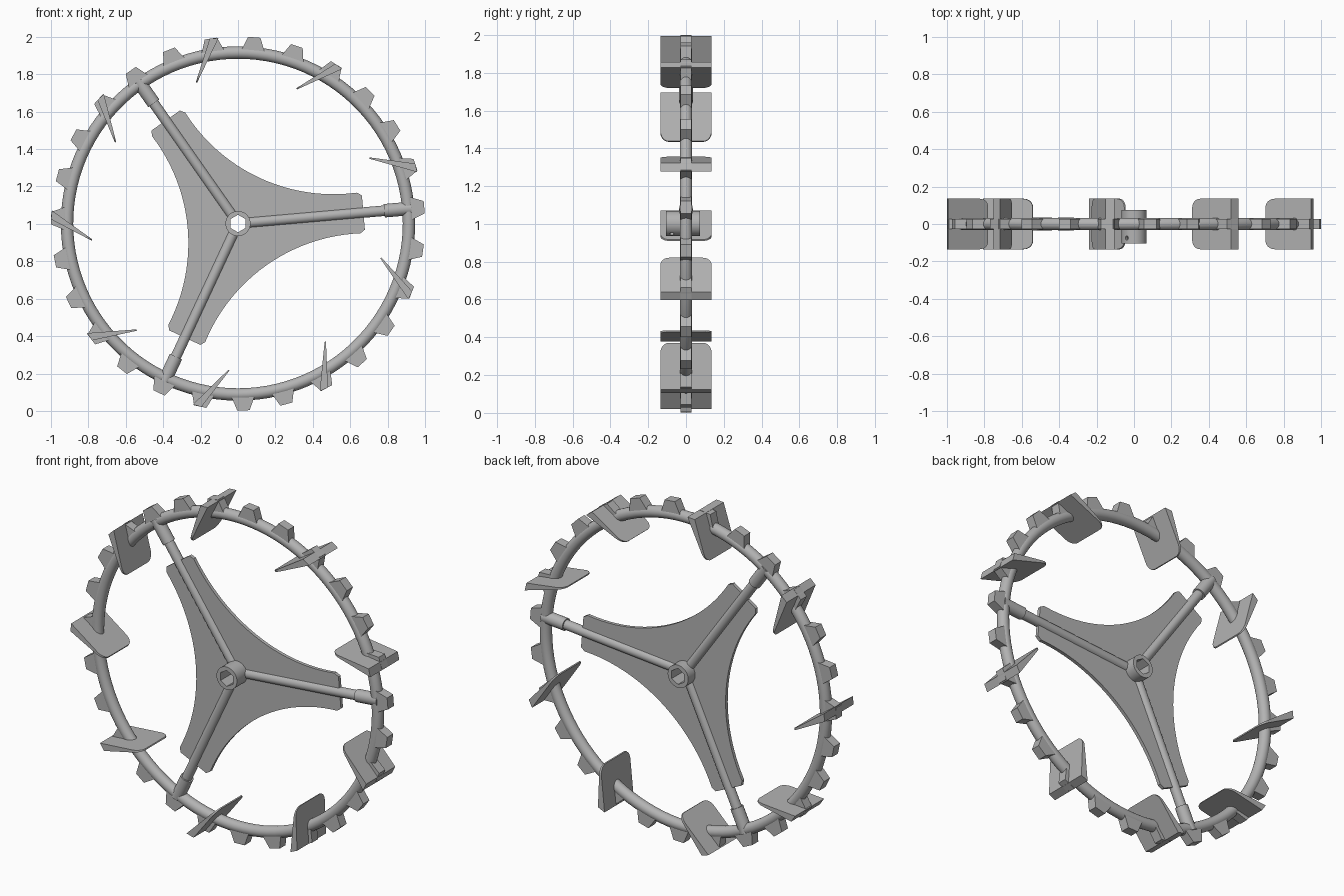
import bpy, bmesh
from math import sin, cos, pi, radians, asin
from mathutils import Vector, Matrix

if "Cube" in bpy.data.objects:
    bpy.data.objects.remove(bpy.data.objects["Cube"], do_unlink=True)

ZC = 1.002                      # axle height
ARMS = [5, 125, 245]            # spoke directions in degrees

metal = bpy.data.materials.new("light_grey_metal")
metal.use_nodes = True
GREY = (0.45, 0.45, 0.45, 1)
metal.diffuse_color = GREY
metal.node_tree.nodes["Principled BSDF"].inputs["Base Color"].default_value = GREY


def polar(r, deg, y=0.0):
    a = radians(deg)
    return Vector((r * cos(a), y, ZC + r * sin(a)))


def loft(name, front, back):
    """Solid between two matching outlines."""
    bm = bmesh.new()
    f = [bm.verts.new(p) for p in front]
    b = [bm.verts.new(p) for p in back]
    bm.faces.new(f)
    bm.faces.new(b[::-1])
    n = len(f)
    for i in range(n):
        j = (i + 1) % n
        bm.faces.new((f[j], f[i], b[i], b[j]))
    bmesh.ops.recalc_face_normals(bm, faces=bm.faces)
    mesh = bpy.data.meshes.new(name)
    bm.to_mesh(mesh)
    bm.free()
    obj = bpy.data.objects.new(name, mesh)
    bpy.context.collection.objects.link(obj)
    mesh.materials.append(metal)
    return obj


def smooth(obj):
    bpy.ops.object.select_all(action='DESELECT')
    obj.select_set(True)
    bpy.context.view_layer.objects.active = obj
    bpy.ops.object.shade_smooth_by_angle(angle=radians(35))


def rod(name, start, end, radius, sides=32, spin=0.0):
    d = end - start
    bpy.ops.mesh.primitive_cylinder_add(vertices=sides, radius=radius, depth=d.length)
    obj = bpy.context.object
    obj.name = name
    obj.data.transform(Matrix.Rotation(spin, 4, 'Z'))
    obj.data.transform(d.to_track_quat('Z', 'Y').to_matrix().to_4x4())
    obj.location = (start + end) / 2
    obj.data.materials.append(metal)
    return obj


def cut(obj, cutter):
    mod = obj.modifiers.new("cut", 'BOOLEAN')
    mod.operation = 'DIFFERENCE'
    mod.object = cutter
    mod.solver = 'EXACT'
    cutter.hide_render = True
    cutter.hide_set(True)


# Rim tube
bpy.ops.mesh.primitive_torus_add(major_radius=0.914, minor_radius=0.033,
                                 major_segments=108, minor_segments=20,
                                 location=(0, 0, ZC), rotation=(pi / 2, 0, 0))
rim = bpy.context.object
rim.name = "rim"
rim.data.materials.append(metal)
smooth(rim)

# Grip teeth around the rim
TOOTH = [(0.925, -3.9), (1.0, -1.9), (1.0, 1.9), (0.925, 3.9)]
for k in range(27):
    mid = 5 + k * 360 / 27
    loft("tooth", [polar(r, mid + a, -0.028) for r, a in TOOTH],
         [polar(r, mid + a, 0.028) for r, a in TOOTH])

# Tapered paddles: outline is (length fraction, y) with rounded inner corners
W, CT, CY = 0.135, 0.2, 0.045
side = [(1, -W)] + [(CT - CT * sin(t * pi / 12), -W + CY - CY * cos(t * pi / 12))
                    for t in range(7)]
outline = side + [(t, -y) for t, y in reversed(side)]


def blade_face(inner, outer):
    pts = []
    for t, y in outline:
        p = inner.lerp(outer, t)
        p.y = y
        pts.append(p)
    return pts


for k in range(9):
    a = 17.3 + 40 * k
    loft("paddle", blade_face(polar(0.787, a + 9.4), polar(1.0, a + 1.4)),
         blade_face(polar(0.784, a + 8.9), polar(0.997, a - 1.3)))

# Three-armed web plate with concave sides
HALF, SAG = 0.523, 0.159
R = (HALF ** 2 + SAG ** 2) / (2 * SAG)
span = asin(HALF / R) * 0.965
web = []
for arm in ARMS:
    for r, w in ((0.673, -0.092), (0.673, 0.092)):
        d = Vector((cos(radians(arm)), 0, sin(radians(arm))))
        n = Vector((-d.z, 0, d.x))
        web.append(d * r + n * w + Vector((0, 0, ZC)))
    axis = radians(arm + 60)
    u = Vector((cos(axis), 0, sin(axis)))
    v = Vector((-u.z, 0, u.x))
    for i in range(25):
        t = -span + 2 * span * i / 24
        web.append(u * (0.27 + R - R * cos(t)) + v * (R * sin(t)) + Vector((0, 0, ZC)))
thick = Vector((0, 0.01, 0))
plate = loft("web_plate", [p - thick for p in web], [p + thick for p in web])
cut(plate, rod("plate_cutter", Vector((0, -0.2, ZC)), Vector((0, 0.2, ZC)), 0.058))

# Spokes with end sleeves
for arm in ARMS:
    smooth(rod("spoke", polar(0.056, arm), polar(0.9, arm), 0.028))
    smooth(rod("spoke_sleeve", polar(0.785, arm), polar(0.93, arm), 0.036))

# Hub with hexagonal bore and a set screw hole
hub = rod("hub", Vector((0, -0.105, ZC)), Vector((0, 0.075, ZC)), 0.067, 48)
cut(hub, rod("bore_cutter", Vector((0, -0.2, ZC)), Vector((0, 0.2, ZC)), 0.047, 6))
cut(hub, rod("screw_cutter", polar(0.1, 125, -0.075), polar(0.1, 305, -0.075), 0.011, 16))
smooth(hub)
